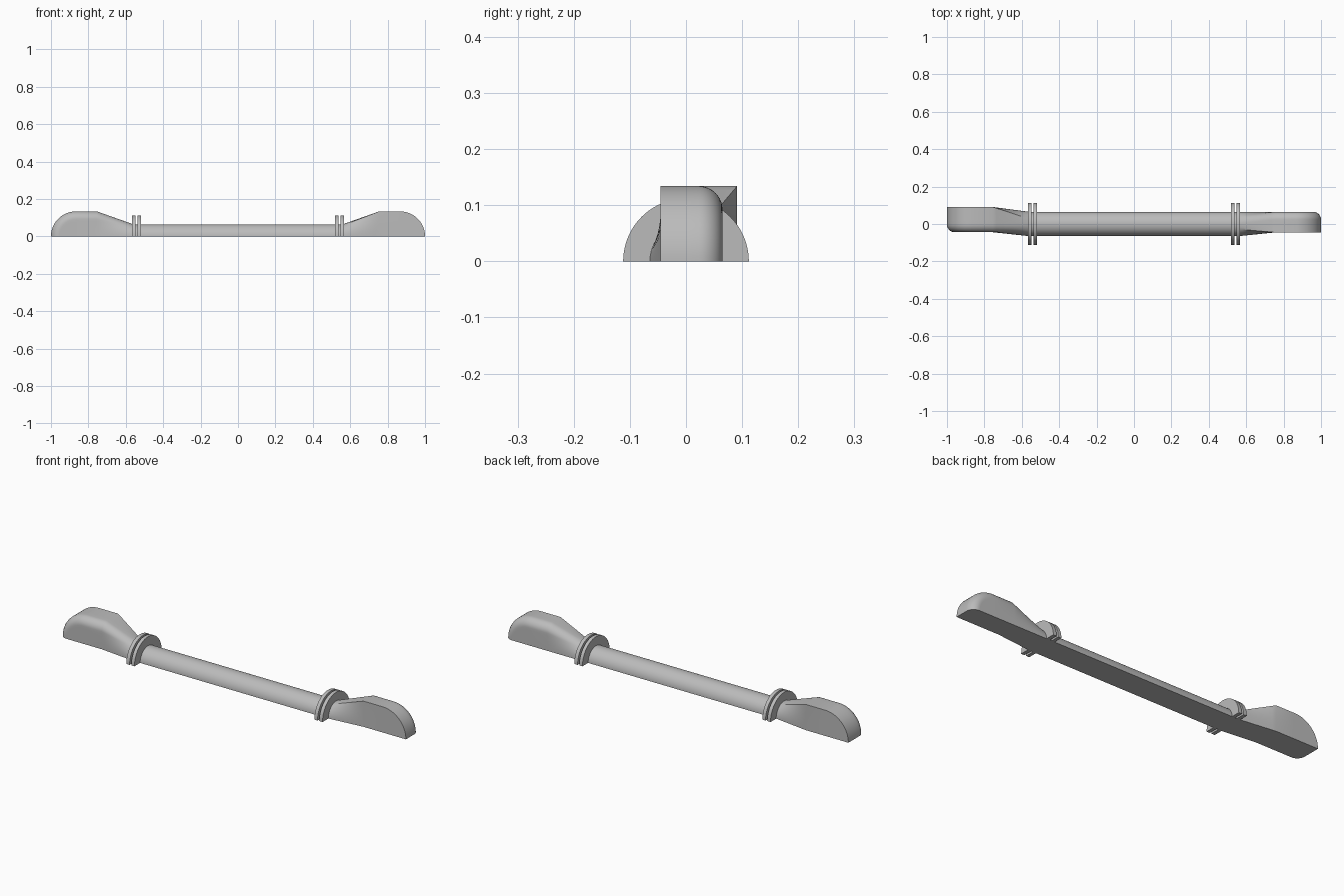
import bpy, bmesh
from math import sin, cos, pi, radians, sqrt

cube = bpy.data.objects.get("Cube")
if cube:
    bpy.data.objects.remove(cube, do_unlink=True)

grey = bpy.data.materials.new("plain grey")
grey.use_nodes = True
grey.diffuse_color = (0.5, 0.5, 0.5, 1)
grey.node_tree.nodes["Principled BSDF"].inputs["Base Color"].default_value = (0.5, 0.5, 0.5, 1)

SHAFT_R = 0.065
TAPER_START, TAPER_END = 0.56, 0.755
HEIGHT = 0.134
ARC_X = 1 - HEIGHT       # centre of the rounded blade tip
FILLET = 0.042


def loft(name, rows):
    """Skin closed cross-sections into one solid object."""
    bm = bmesh.new()
    rings = [[bm.verts.new(p) for p in row] for row in rows]
    n = len(rings[0])
    for a, b in zip(rings, rings[1:]):
        for i in range(n):
            j = (i + 1) % n
            bm.faces.new((a[i], a[j], b[j], b[i]))
    bm.faces.new(rings[0])
    bm.faces.new(rings[-1])
    bmesh.ops.remove_doubles(bm, verts=bm.verts, dist=1e-5)
    bmesh.ops.recalc_face_normals(bm, faces=bm.faces)
    mesh = bpy.data.meshes.new(name)
    bm.to_mesh(mesh)
    bm.free()
    mesh.materials.append(grey)
    obj = bpy.data.objects.new(name, mesh)
    bpy.context.collection.objects.link(obj)
    bpy.ops.object.select_all(action='DESELECT')
    obj.select_set(True)
    bpy.context.view_layer.objects.active = obj
    bpy.ops.object.shade_smooth_by_angle(angle=radians(25))
    return obj


def half_disc(x, r, steps=40):
    return [(x, r * cos(pi * i / steps), r * sin(pi * i / steps)) for i in range(steps + 1)]


def half_cylinder(name, x0, x1, r):
    return loft(name, [half_disc(x0, r), half_disc(x1, r)])


def spread(a, b, n):
    return [a + (b - a) * i / n for i in range(n)]


def blade(name, side, flat_y, round_y):
    """Half blade: one flat face, one filleted face, blended into the shaft."""
    s = 1 if flat_y > round_y else -1
    # Profile entries: y, inset from the outline, fraction of the height
    profile = [(flat_y, 0, f) for f in spread(0, 1, 8)]
    profile += [(y, 0, 1) for y in spread(flat_y, round_y + s * FILLET, 4)]
    for t in spread(0, pi / 2, 10):
        profile.append((round_y + s * FILLET * (1 - sin(t)), FILLET * (1 - cos(t)), 1))
    profile += [(round_y, FILLET, f) for f in spread(1, 0, 8)] + [(round_y, FILLET, 0)]
    # Matching angles around the round shaft
    angles = spread(0, 65, 8) + spread(65, 95, 4) + spread(95, 130, 10) + spread(130, 180, 8) + [180]

    start = [(TAPER_START, s * SHAFT_R * cos(radians(a)), SHAFT_R * sin(radians(a))) for a in angles]
    end = [(TAPER_END, y, (HEIGHT - inset) * f) for y, inset, f in profile]
    rows = []
    for k in spread(0, 1, 10):
        rows.append([tuple(u + (v - u) * k for u, v in zip(p, q)) for p, q in zip(start, end)])
    rows.append(end)
    for i in range(25):
        phi = pi / 2 * (1 - i / 24)
        rows.append([(ARC_X + (HEIGHT - inset) * cos(phi), y, (HEIGHT - inset) * sin(phi) * f)
                     for y, inset, f in profile])
    return loft(name, [[(side * x, y, z) for x, y, z in row] for row in rows])


# Shaft
half_cylinder("shaft", -TAPER_START, TAPER_START, SHAFT_R)

# Pairs of drip rings at both ends of the shaft
for side, label in ((1, "left"), (-1, "right")):
    half_cylinder(label + "_inner_ring", side * 0.519, side * 0.537, 0.112)
    half_cylinder(label + "_outer_ring", side * 0.547, side * 0.566, 0.112)

# Blades face opposite ways
blade("left_blade", 1, -0.045, 0.065)
blade("right_blade", -1, 0.091, -0.044)
